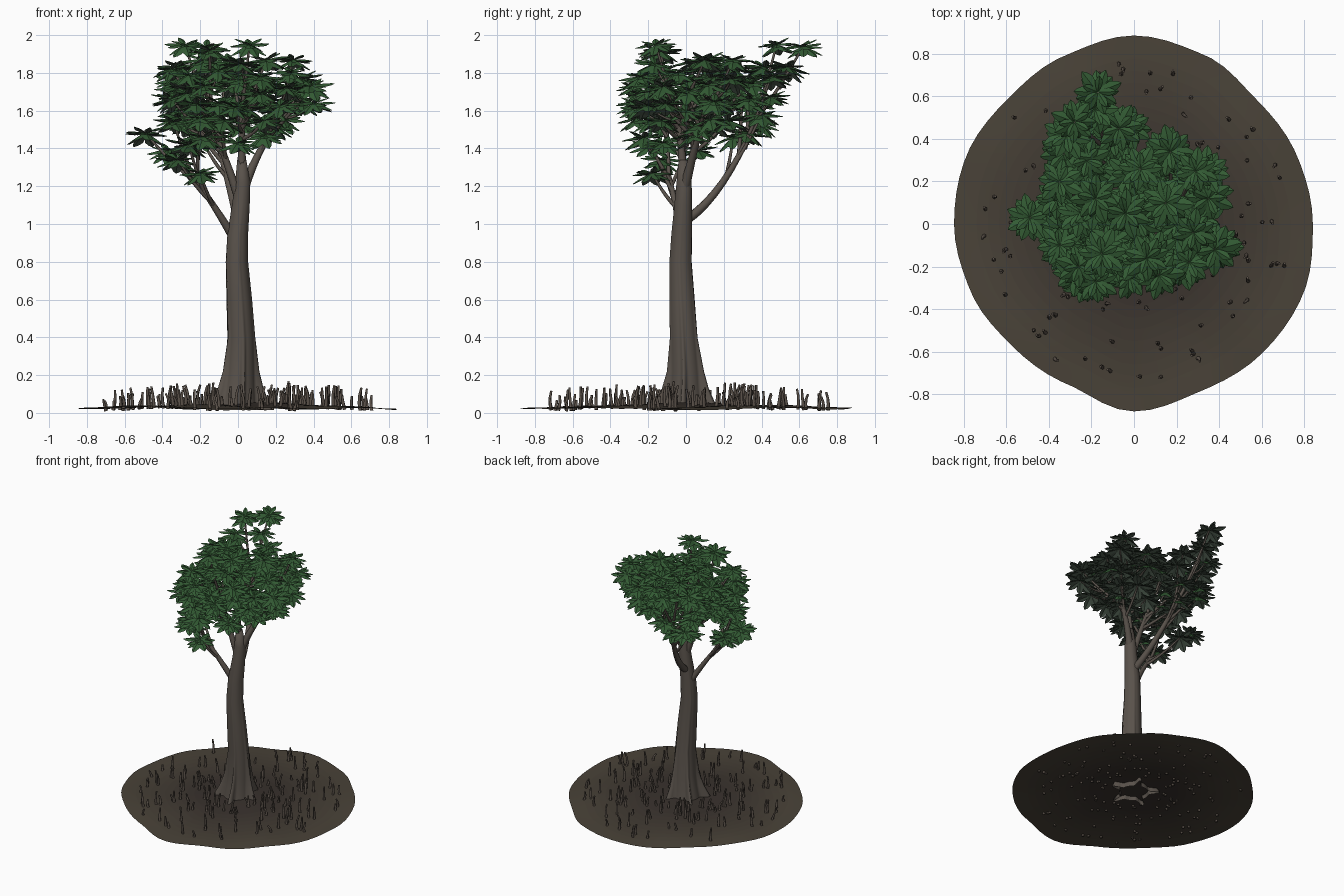
import bpy, bmesh, math, random
from mathutils import Vector, Matrix

random.seed(7)
if "Cube" in bpy.data.objects:
    bpy.data.objects.remove(bpy.data.objects["Cube"])


def material(name, color):
    mat = bpy.data.materials.new(name)
    mat.use_nodes = True
    rgba = (*color, 1)
    mat.diffuse_color = rgba
    node = mat.node_tree.nodes["Principled BSDF"]
    node.inputs["Base Color"].default_value = rgba
    node.inputs["Roughness"].default_value = 0.9
    return mat


def add_object(name, data, *mats):
    obj = bpy.data.objects.new(name, data)
    bpy.context.collection.objects.link(obj)
    for mat in mats:
        data.materials.append(mat)
    return obj


def mesh_from(bm, name, smooth=True):
    for face in bm.faces:
        face.smooth = smooth
    mesh = bpy.data.meshes.new(name)
    bm.to_mesh(mesh)
    bm.free()
    return mesh


def bridge(bm, lower, upper):
    n = len(lower)
    return [bm.faces.new((lower[i], lower[(i + 1) % n], upper[(i + 1) % n], upper[i]))
            for i in range(n)]


def tube_set(name, mat, resolution):
    curve = bpy.data.curves.new(name, 'CURVE')
    curve.dimensions = '3D'
    curve.bevel_depth = 1
    curve.bevel_resolution = resolution
    curve.use_fill_caps = True
    add_object(name, curve, mat)
    return curve


def arc(a, b, c, t):
    return a * (1 - t) ** 2 + b * 2 * t * (1 - t) + c * t * t


def add_tube(curve, a, b, c, r0, r1, steps=7):
    spline = curve.splines.new('POLY')
    spline.points.add(steps - 1)
    for i, point in enumerate(spline.points):
        t = i / (steps - 1)
        point.co = (*arc(a, b, c, t), 1)
        point.radius = r0 + (r1 - r0) * t


bark = material("bark", (0.10, 0.084, 0.070))
leaf_top = material("leaf_top", (0.033, 0.105, 0.034))
leaf_under = material("leaf_under", (0.06, 0.085, 0.062))
root_brown = material("root_brown", (0.10, 0.08, 0.065))
mud_in, mud_out = Vector((0.040, 0.031, 0.026)), Vector((0.068, 0.056, 0.040))
MUD_BANDS = 10
muds = [material(f"mud_{i}", mud_in.lerp(mud_out, i / (MUD_BANDS - 1)))
        for i in range(MUD_BANDS)]

# Mud patch: shallow rippled mound with a wavy rim
RIM = [.84, .83, .82, .86, .885, .855, .835, .85, .845, .83, .81, .815, .88, .845, .855, .86]


def rim_radius(angle):
    s = angle / math.tau * len(RIM) % len(RIM)
    i = int(s)
    f = (1 - math.cos((s - i) * math.pi)) / 2
    return RIM[i] * (1 - f) + RIM[(i + 1) % len(RIM)] * f


def ground_z(x, y):
    u = math.hypot(x, y) / 0.85
    ripple = math.sin(5 * x + 1) * math.cos(6 * y) + 0.5 * math.sin(11 * x + 9 * y)
    return 0.023 + 0.022 * (1 - u * u) + 0.008 * ripple


bm = bmesh.new()
RINGS, SEGS = 16, 72
previous = None
for k in range(1, RINGS + 1):
    ring = []
    for i in range(SEGS):
        a = math.tau * i / SEGS
        r = rim_radius(a) * k / RINGS
        x, y = r * math.cos(a), r * math.sin(a)
        ring.append(bm.verts.new((x, y, ground_z(x, y))))
    faces = bridge(bm, previous, ring) if previous else [bm.faces.new(ring)]
    for face in faces:
        face.material_index = max(0, min(MUD_BANDS - 1, k - RINGS + MUD_BANDS))
    previous = ring
bmesh.ops.recalc_face_normals(bm, faces=bm.faces)
if sum(face.normal.z for face in bm.faces) < 0:
    bmesh.ops.reverse_faces(bm, faces=bm.faces)
add_object("mud_patch", mesh_from(bm, "mud_patch"), *muds)

# Trunk: lofted rings of height, centre, radius and buttress depth
TRUNK = [(.015, 0, 0, .105, .085), (.06, 0, 0, .098, .07), (.13, .005, 0, .088, .045),
         (.22, .01, 0, .08, .025), (.4, .015, -.01, .071, .006), (.6, .005, -.02, .066, .004),
         (.8, -.007, -.028, .058, .003), (.95, -.002, -.022, .054, .002),
         (1.1, .015, -.015, .047, 0), (1.22, .025, -.01, .04, 0), (1.34, .02, -.015, .024, 0)]
bm = bmesh.new()
previous = None
for z, cx, cy, radius, flare in TRUNK:
    ring = []
    for i in range(70):
        a = math.tau * i / 70
        r = radius + flare * max(0, math.cos(5 * a + 0.6)) ** 5
        ring.append(bm.verts.new((cx + r * math.cos(a), cy + r * math.sin(a), z)))
    if previous:
        bridge(bm, previous, ring)
    previous = ring
bm.faces.new(previous)
add_object("trunk", mesh_from(bm, "trunk"), bark)

# Leaf rosette: folded pointed leaves in drooping, level and rising whorls
LEAF = [(0, .005), (.3, .02), (.6, .029), (.85, .017), (1, .001)]
WHORLS = [(7, -16, 0.122), (7, 6, 0.122), (5, 30, 0.09)]


def add_leaf(bm, angle, pitch, length):
    turn = Matrix.Rotation(angle, 4, 'Z') @ Matrix.Rotation(-pitch, 4, 'Y')
    rows = []
    for t, width in LEAF:
        x, z = t * length, -0.02 * t * t
        side = width * length / 0.125
        rows.append([bm.verts.new(turn @ Vector((x, y, z - abs(y) * 0.35)))
                     for y in (-side, 0, side)])
    for low, high in zip(rows, rows[1:]):
        for j in (0, 1):
            bm.faces.new((low[j], high[j], high[j + 1], low[j + 1]))


bm = bmesh.new()
for count, pitch, length in WHORLS:
    for i in range(count):
        wobble = random.uniform(-1, 1)
        add_leaf(bm, math.tau * (i + 0.15 * wobble) / count + pitch,
                 math.radians(pitch + 8 * wobble), length * random.uniform(0.9, 1.05))
# Pale undersides
copied = bmesh.ops.duplicate(bm, geom=bm.verts[:] + bm.edges[:] + bm.faces[:])["geom"]
under = [g for g in copied if isinstance(g, bmesh.types.BMFace)]
bmesh.ops.reverse_faces(bm, faces=under)
bmesh.ops.translate(bm, vec=(0, 0, -0.002),
                    verts=[g for g in copied if isinstance(g, bmesh.types.BMVert)])
for face in under:
    face.material_index = 1
rosette = mesh_from(bm, "leaf_rosette", smooth=False)
rosette.materials.append(leaf_top)
rosette.materials.append(leaf_under)

# Branches: each limb forks into twigs that end in a rosette
limbs = tube_set("limbs", bark, 3)
twigs = tube_set("twigs", bark, 1)


def grow_twig(name, base, tip, radius):
    elbow = base.lerp(tip, 0.5) + Vector((0, 0, -0.03))
    add_tube(twigs, base, elbow, tip, radius, radius * 0.5)
    cluster = add_object(name, rosette)
    cluster.location = tip
    cluster.rotation_euler = (random.uniform(-.2, .2), random.uniform(-.2, .2),
                              random.uniform(0, math.tau))
    cluster.scale = [random.uniform(0.9, 1.05)] * 3
    return elbow


def grow_limb(name, start, bend, fork, radius, tips):
    a, b, c = Vector(start), Vector(bend), Vector(fork)
    add_tube(limbs, a, b, c, radius, radius * 0.45, 9)
    for n, tip in enumerate(tips):
        tip = Vector(tip)
        base = arc(a, b, c, 0.55 + 0.45 * n / (len(tips) - 1))
        elbow = grow_twig(f"{name}_leaves_{n + 1}", base, tip, 0.012)
        # Side shoot that fills the crown beneath the tip
        if tip.z > 1.55:
            jitter = Vector((random.uniform(-.06, .06), random.uniform(-.06, .06), -.05))
            grow_twig(f"{name}_inner_leaves_{n + 1}", elbow,
                      tip.lerp(base, 0.15) + jitter, 0.008)


grow_limb("low_right", (-.02, -.01, .92), (-.1, -.05, 1.06), (-.24, -.09, 1.26), .024,
          [(-.2, -.18, 1.27), (-.32, -.13, 1.34), (-.37, .06, 1.39), (-.26, -.18, 1.42),
           (-.49, .03, 1.48), (-.2, -.26, 1.56), (-.34, -.1, 1.54)])
grow_limb("back", (0, 0, 1.02), (-.03, .2, 1.15), (-.14, .37, 1.55), .026,
          [(-.2, .25, 1.46), (-.1, .4, 1.58), (-.3, .36, 1.63), (-.22, .3, 1.76),
           (-.07, .45, 1.78), (-.33, .33, 1.77), (-.28, .48, 1.95), (-.17, .62, 1.94)])
grow_limb("left", (.03, -.01, 1.18), (.08, .03, 1.34), (.2, .08, 1.53), .028,
          [(.14, .03, 1.47), (.15, .22, 1.55), (.2, 0, 1.6), (.27, .18, 1.64),
           (.26, -.18, 1.72), (.38, -.12, 1.73), (.35, .12, 1.74), (.17, .34, 1.75),
           (.28, -.04, 1.8), (.29, .25, 1.87)])
grow_limb("middle", (.02, -.015, 1.25), (.02, -.02, 1.4), (.02, -.05, 1.6), .026,
          [(0, -.12, 1.43), (.14, -.13, 1.55), (0, .12, 1.6), (-.02, -.25, 1.62),
           (.1, -.14, 1.7), (.12, -.24, 1.78), (-.04, .05, 1.86), (.03, .26, 1.82),
           (.15, .1, 1.87), (.06, -.16, 1.95)])
grow_limb("right", (.01, -.01, 1.12), (-.05, -.02, 1.3), (-.14, -.02, 1.55), .026,
          [(-.1, -.2, 1.64), (-.35, -.1, 1.66), (-.36, .12, 1.67), (-.25, .05, 1.72),
           (-.18, -.27, 1.73), (-.26, -.2, 1.79), (-.35, .2, 1.82),
           (-.18, .12, 1.87), (-.15, -.14, 1.92)])

# Breathing roots: short bent spikes scattered through the mud
spikes = tube_set("breathing_roots", root_brown, 1)
for _ in range(160):
    angle = random.uniform(0, math.tau)
    dist = random.uniform(0.2, 0.76)
    x, y = dist * math.cos(angle), dist * math.sin(angle)
    base = Vector((x, y, ground_z(x, y) - 0.012))
    height = random.uniform(0.05, 0.13)
    lean = [random.uniform(-0.015, 0.015) for _ in range(4)]
    add_tube(spikes, base, base + Vector((lean[0], lean[1], height / 2)),
             base + Vector((lean[2], lean[3], height)), 0.010, 0.006, 4)
